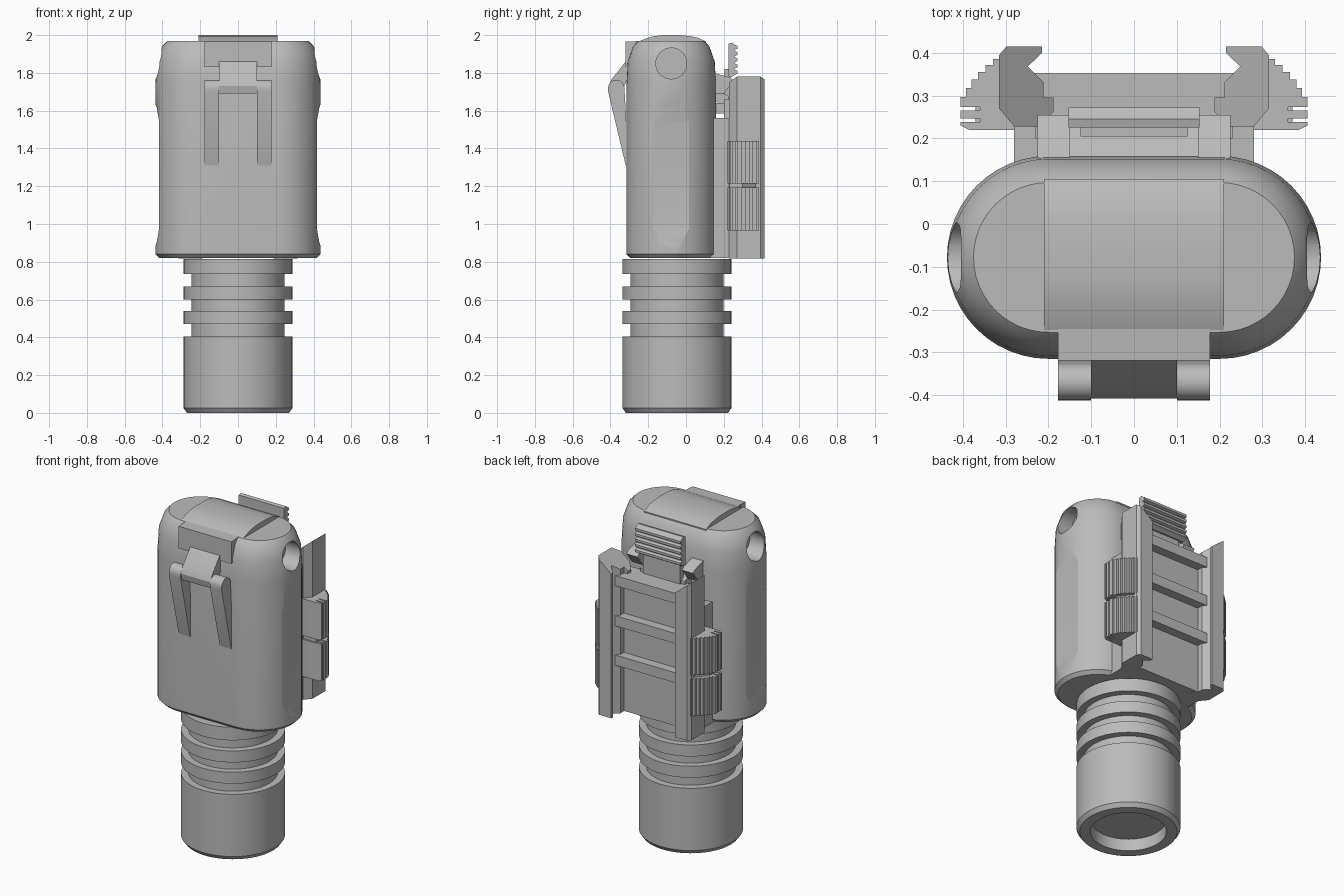
import bpy, bmesh, math
from mathutils import Vector

cube = bpy.data.objects.get("Cube")
if cube:
    bpy.data.objects.remove(cube, do_unlink=True)

grey = bpy.data.materials.new("plain grey")
grey.use_nodes = True
COLOUR = (0.5, 0.5, 0.5, 1)
grey.diffuse_color = COLOUR
grey.node_tree.nodes["Principled BSDF"].inputs["Base Color"].default_value = COLOUR


def finish(name, bm, smooth=True):
    bmesh.ops.recalc_face_normals(bm, faces=bm.faces)
    mesh = bpy.data.meshes.new(name)
    bm.to_mesh(mesh)
    bm.free()
    mesh.materials.append(grey)
    ob = bpy.data.objects.new(name, mesh)
    bpy.context.collection.objects.link(ob)
    if smooth:
        select(ob)
        bpy.ops.object.shade_smooth_by_angle(angle=math.radians(30))
    return ob


def select(ob):
    bpy.ops.object.select_all(action='DESELECT')
    ob.select_set(True)
    bpy.context.view_layer.objects.active = ob


def loft(name, rings, caps=True, loop=False):
    """Skin a list of equal closed rings."""
    bm = bmesh.new()
    rows = [[bm.verts.new(p) for p in ring] for ring in rings]
    pairs = list(zip(rows, rows[1:])) + ([(rows[-1], rows[0])] if loop else [])
    for a, b in pairs:
        for i in range(len(a)):
            j = (i + 1) % len(a)
            bm.faces.new((a[i], a[j], b[j], b[i]))
    if caps:
        bm.faces.new(rows[0])
        bm.faces.new(rows[-1])
    return finish(name, bm)


def prism(name, profile, lo, hi, axis):
    """Extrude a 2D profile between lo and hi along an axis."""
    place = {'X': lambda a, b, t: (t, a, b),
             'Y': lambda a, b, t: (a, t, b),
             'Z': lambda a, b, t: (a, b, t)}[axis]
    return loft(name, [[place(a, b, t) for a, b in profile] for t in (lo, hi)])


def box(name, x0, x1, y0, y1, z0, z1):
    return prism(name, [(x0, y0), (x1, y0), (x1, y1), (x0, y1)], z0, z1, 'Z')


def circle(cx, cy, r, n=32, start=0, sweep=2 * math.pi):
    return [(cx + r * math.cos(start + sweep * i / n),
             cy + r * math.sin(start + sweep * i / n)) for i in range(n)]


def cut(ob, cutter):
    mod = ob.modifiers.new("cut", 'BOOLEAN')
    mod.operation, mod.solver, mod.object = 'DIFFERENCE', 'EXACT', cutter
    select(ob)
    bpy.ops.object.modifier_apply(modifier=mod.name)
    bpy.data.objects.remove(cutter, do_unlink=True)


BODY_Y = -0.078


def stadium(z, inset, half=0.2, r=0.237, n=24):
    pts = []
    for side, start in ((1, -math.pi / 2), (-1, math.pi / 2)):
        for i in range(n + 1):
            a = start + math.pi * i / n
            pts.append((side * half + (r - inset) * math.cos(a),
                        BODY_Y + (r - inset) * math.sin(a), z))
    return pts


# Main housing with shallow side grips and round side sockets
body = loft("housing", [stadium(z, i) for z, i in (
    (0.82, 0.02), (0.84, 0.0), (1.74, 0.0), (1.86, 0.007),
    (1.94, 0.035), (1.968, 0.062))])
for s in (-1, 1):
    slope = [(0.445, 0.86), (0.43, 0.905), (0.417, 0.98), (0.417, 1.54),
             (0.43, 1.615), (0.445, 1.66), (0.6, 1.66), (0.6, 0.86)]
    cut(body, prism("grip_cutter", [(s * x, z) for x, z in slope], -0.4, 0.3, 'Y'))
    cut(body, prism("socket_cutter", circle(BODY_Y, 1.85, 0.082),
                    s * 0.32, s * 0.6, 'X'))
select(body)
bpy.ops.object.shade_smooth_by_angle(angle=math.radians(25))

# Raised arched band across the top
prism("top_band", [(-0.25, 1.94), (-0.25, 1.967), (-0.21, 1.983), (-0.165, 1.995),
                   (-0.12, 2.0), (-0.03, 2.0), (0.02, 1.995), (0.065, 1.985),
                   (0.105, 1.967), (0.105, 1.94)], -0.21, 0.21, 'X')

# Round barrel with grooves and a recessed end
outer, inner = 0.288, 0.247
profile = [(0.0, 0.07), (0.205, 0.07), (0.21, 0.0), (0.27, 0.0), (outer, 0.025),
           (outer, 0.405)]
for low, high in ((0.47, 0.54), (0.6, 0.67), (0.735, 0.815)):
    profile += [(inner, profile[-1][1]), (inner, low), (outer, low), (outer, high)]
profile.append((0.0, 0.815))
bm = bmesh.new()
verts = [bm.verts.new((r, -0.048, z)) for r, z in profile]
edges = [bm.edges.new(e) for e in zip(verts, verts[1:])]
bmesh.ops.spin(bm, geom=verts + edges, cent=Vector((0, -0.048, 0)), axis=(0, 0, 1),
               angle=2 * math.pi, steps=64)
bmesh.ops.remove_doubles(bm, verts=bm.verts, dist=0.0005)
finish("barrel", bm)

# Front clip: bracket, sloping tab, hinge bar and two tapered arms
prism("clip_bracket", [(-0.319, 1.83), (-0.319, 1.965), (-0.24, 1.969),
                       (-0.24, 1.83)], -0.178, 0.178, 'X')
prism("clip_tab", [(-0.30, 1.86), (-0.319, 1.86), (-0.395, 1.765), (-0.408, 1.73),
                   (-0.40, 1.69), (-0.34, 1.70), (-0.30, 1.79)], -0.1, 0.1, 'X')
arm = circle(-0.369, 1.72, 0.043, 14, math.radians(10), math.radians(190))
arm += [(-0.412, 1.70), (-0.319, 1.31), (-0.305, 1.31), (-0.318, 1.58)]
for s, side in ((1, "left"), (-1, "right")):
    prism("clip_arm_" + side, arm, s * 0.1, s * 0.178, 'X')

# Rear mount: base, plate and cross lugs
prism("mount_base", [(-0.28, 0.1), (-0.28, 0.235), (0.28, 0.235), (0.28, 0.1)],
      0.82, 1.56, 'Z')
box("mount_plate", -0.23, 0.23, 0.2, 0.297, 0.82, 1.66)
for i, z in enumerate((1.115, 1.355, 1.6)):
    box("cross_lug_%d" % (i + 1), -0.235, 0.235, 0.28, 0.353, z, z + 0.062)

# Side rails with hooked inner edges and stepped finger grips
rail = [(0.215, 0.415), (0.215, 0.40), (0.248, 0.368), (0.212, 0.332),
        (0.212, 0.295), (0.188, 0.295), (0.188, 0.262), (0.222, 0.228),
        (0.28, 0.228), (0.315, 0.27), (0.315, 0.395), (0.298, 0.415)]
grip = [(0.27, 0.22), (0.385, 0.22), (0.405, 0.23), (0.405, 0.238), (0.36, 0.238),
        (0.36, 0.246), (0.405, 0.246), (0.405, 0.265), (0.36, 0.265), (0.36, 0.273),
        (0.405, 0.273), (0.405, 0.297)]
for x, y in ((0.392, 0.318), (0.38, 0.338), (0.365, 0.355), (0.347, 0.372),
             (0.33, 0.386), (0.312, 0.40)):
    grip += [(x, grip[-1][1]), (x, y)]
grip.append((0.27, 0.40))
for s, side in ((1, "left"), (-1, "right")):
    loft("rail_" + side, [[(s * x, y, 0.818) for x, y in rail],
                          [(s * x, y, 1.78 - 0.8 * (0.315 - x)) for x, y in rail]])
    ribs = [(s * x, y) for x, y in grip]
    prism("lower_grip_" + side, ribs, 0.965, 1.192, 'Z')
    prism("upper_grip_" + side, ribs, 1.215, 1.44, 'Z')
    web = [(0.27, 0.23), (0.37, 0.23), (0.37, 0.30), (0.3, 0.385), (0.27, 0.385)]
    prism("grip_web_" + side, [(s * x, y) for x, y in web], 1.19, 1.217, 'Z')
    # Cheeks beside the latch
    prism("latch_cheek_" + side, [(0.1, 1.69), (0.15, 1.80), (0.235, 1.775),
                                  (0.255, 1.76), (0.2, 1.69)], s * 0.15, s * 0.225, 'X')
    box("latch_stop_" + side, *sorted((s * 0.15, s * 0.2)), 0.12, 0.225, 1.585, 1.64)

# Rear latch lever with a ribbed thumb pad
box("latch_stem", -0.125, 0.125, 0.205, 0.235, 1.58, 1.82)
prism("latch_foot", [(0.13, 1.66), (0.13, 1.72), (0.225, 1.68), (0.225, 1.62)],
      -0.15, 0.15, 'X')
pad = [(0.225, 1.78), (0.225, 1.955), (0.245, 1.96)]
for i in range(5):
    z = 1.95 - i * 0.033
    pad += [(0.258, z), (0.272, z - 0.008), (0.272, z - 0.022), (0.258, z - 0.028)]
pad.append((0.245, 1.78))
prism("latch_pad", pad, -0.153, 0.153, 'X')
